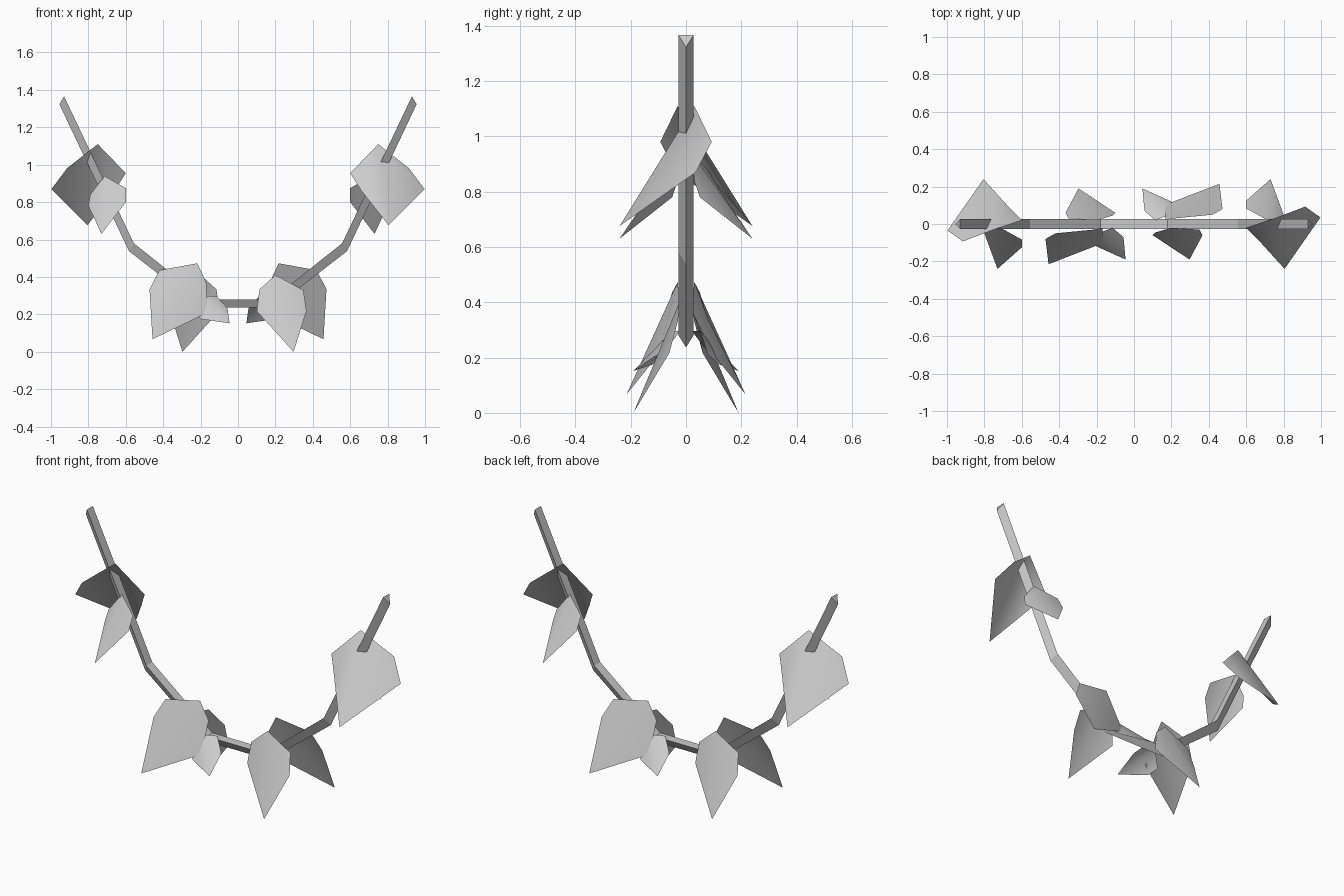
import bpy, math
from mathutils import Matrix, Vector

cube = bpy.data.objects.get("Cube")
if cube:
    bpy.data.objects.remove(cube, do_unlink=True)

grey = bpy.data.materials.new("plain_grey")
grey.use_nodes = True
colour = (0.6, 0.6, 0.6, 1)
grey.diffuse_color = colour
grey.node_tree.nodes["Principled BSDF"].inputs["Base Color"].default_value = colour


def make(name, verts, faces, smooth=False):
    mesh = bpy.data.meshes.new(name)
    mesh.from_pydata(verts, [], faces)
    mesh.materials.append(grey)
    if smooth:
        for p in mesh.polygons:
            p.use_smooth = True
    mesh.update()
    obj = bpy.data.objects.new(name, mesh)
    bpy.context.collection.objects.link(obj)
    return obj


# Stem: triangular section, flat side inward, ridge outward
half_width = 0.027
inner = [(-0.93, 1.366), (-0.557, 0.58), (-0.18, 0.28)]
outer = [(-0.955, 1.323), (-0.583, 0.538), (-0.195, 0.237)]
inner += [(-x, z) for x, z in reversed(inner)]
outer += [(-x, z) for x, z in reversed(outer)]
verts, faces = [], []
for (xi, zi), (xo, zo) in zip(inner, outer):
    verts += [(xi, -half_width, zi), (xi, half_width, zi), (xo, 0, zo)]
for ring in range(len(inner) - 1):
    a = ring * 3
    for i in range(3):
        j = (i + 1) % 3
        faces.append((a + i, a + j, a + 3 + j, a + 3 + i))
last = len(verts)
faces += [(2, 1, 0), (last - 3, last - 2, last - 1)]
make("stem", verts, faces)

# Leaves: base, right shoulder, right side, tip, left side, left shoulder
leaves = {
    "upper_large_leaf": [(.75, .03, 1.11), (.915, .093, .98), (.997, .035, .87),
                         (.805, -.24, .676), (.66, -.08, .86), (.60, -.02, .955)],
    "upper_small_leaf": [(-.715, -.02, .94), (-.60, -.083, .875), (-.60, -.125, .80),
                         (-.73, -.24, .63), (-.80, -.05, .78), (-.79, -.03, .84)],
    "lower_large_leaf": [(-.217, -.03, .473), (-.17, -.02, .37), (-.16, -.10, .21),
                         (-.457, -.215, .067), (-.473, -.08, .334), (-.42, -.05, .436)],
    "lower_small_leaf": [(-.19, -.05, .297), (-.115, -.02, .297), (-.056, -.07, .233),
                         (-.045, -.19, .152), (-.20, -.12, .175), (-.233, -.08, .21)],
    "lower_pointed_leaf": [(.20, -.02, .41), (.35, -.03, .33), (.366, -.06, .217),
                           (.297, -.19, 0), (.10, -.06, .217), (.115, -.045, .334)],
}
# Each leaf folds along its midrib and has a twin turned half way round the centre
turn = Matrix.Rotation(math.pi, 3, 'Z')
for name, points in leaves.items():
    halves = [(0, 3, 2, 1), (0, 5, 4, 3)]
    make("front_" + name, points, halves, True)
    make("back_" + name, [turn @ Vector(p) for p in points], halves, True)
